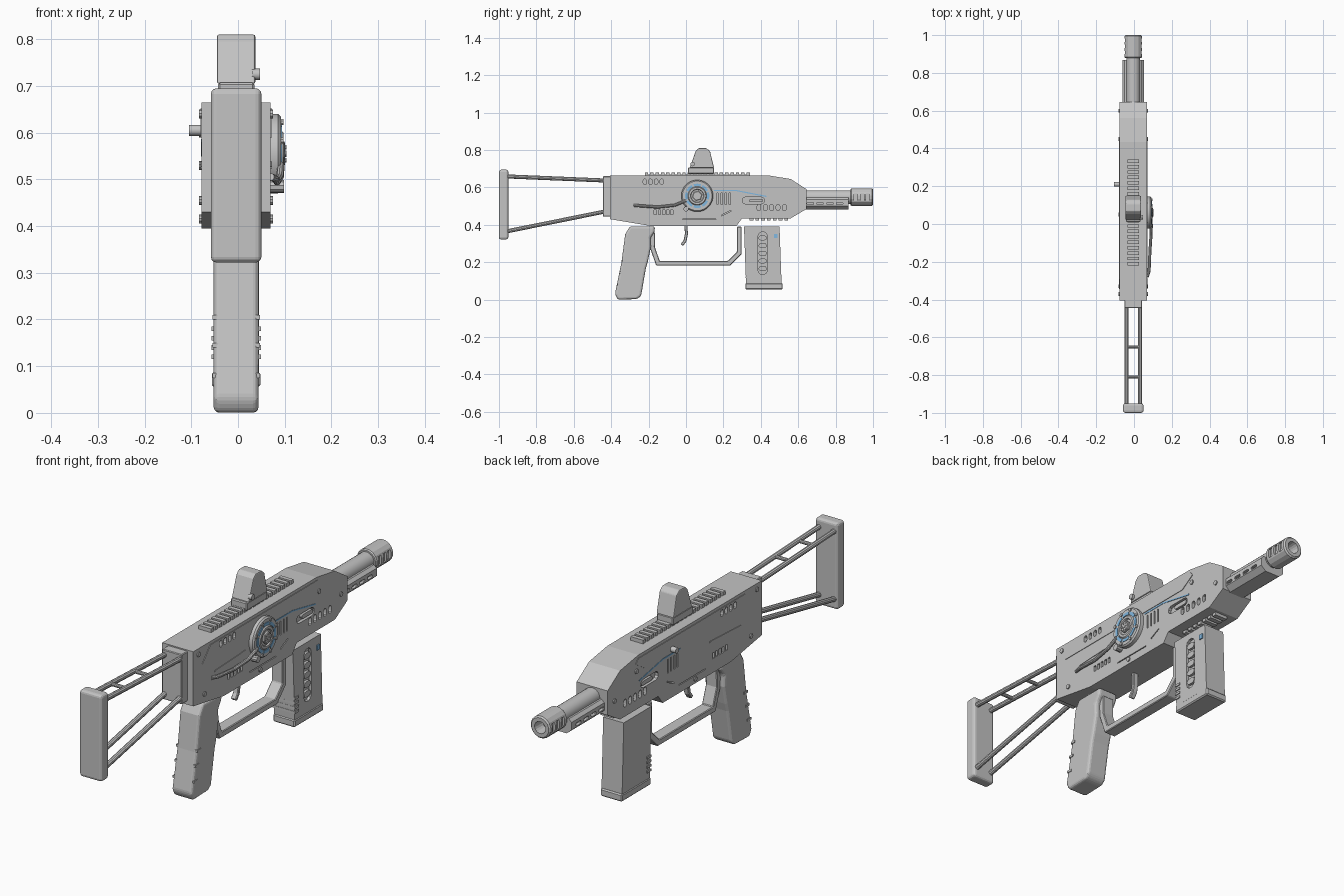
import bpy, bmesh, math
from mathutils import Vector

if "Cube" in bpy.data.objects:
    bpy.data.objects.remove(bpy.data.objects["Cube"])

CX = -0.004  # centre plane of the body


def material(name, rgb):
    m = bpy.data.materials.new(name)
    m.diffuse_color = (*rgb, 1)
    m.use_nodes = True
    m.node_tree.nodes["Principled BSDF"].inputs["Base Color"].default_value = m.diffuse_color
    return m


GREY = material("grey_metal", (0.55, 0.55, 0.55))
BLUE = material("blue_light", (0.22, 0.48, 0.75))


def finish(name, bm, mat=GREY, bevel=0, seg=1, smooth=False):
    bmesh.ops.recalc_face_normals(bm, faces=bm.faces)
    me = bpy.data.meshes.new(name)
    bm.to_mesh(me)
    bm.free()
    me.materials.append(mat)
    if smooth:
        me.shade_smooth()
        me.set_sharp_from_angle(angle=math.radians(35))
    ob = bpy.data.objects.new(name, me)
    bpy.context.collection.objects.link(ob)
    if bevel:
        b = ob.modifiers.new("bevel", 'BEVEL')
        b.width, b.segments, b.limit_method = bevel, seg, 'ANGLE'
        b.angle_limit = math.radians(30)
    return ob


def prism(bm, pts, x0, x1):
    """Side profile of (y, z) points extruded along x."""
    a = [bm.verts.new((x0, y, z)) for y, z in pts]
    b = [bm.verts.new((x1, y, z)) for y, z in pts]
    n = len(pts)
    bm.faces.new(a)
    bm.faces.new(b[::-1])
    for i in range(n):
        bm.faces.new((a[i], b[i], b[(i + 1) % n], a[(i + 1) % n]))


def rect(y0, y1, z0, z1):
    return [(y0, z0), (y1, z0), (y1, z1), (y0, z1)]


def capsule(y, z, ly, lz, n=5):
    """Rounded slot outline centred on (y, z)."""
    r = min(ly, lz) / 2
    dy, dz = ly / 2 - r, lz / 2 - r
    off = 0 if lz >= ly else -math.pi / 2
    pts = []
    for k, s in ((0, 1), (1, -1)):
        for i in range(n + 1):
            a = off + math.pi * (k + i / n)
            pts.append((y + s * dy + r * math.cos(a), z + s * dz + r * math.sin(a)))
    return pts


def ribbon(path, t):
    """Outline of a strip of thickness t following a path."""
    p = [Vector(q) for q in path]
    left, right = [], []
    for i, q in enumerate(p):
        d0 = (q - p[i - 1]).normalized() if i else (p[1] - q).normalized()
        d1 = (p[i + 1] - q).normalized() if i < len(p) - 1 else d0
        d = (d0 + d1).normalized()
        n = Vector((-d.y, d.x)) * (t / 2 / max(d.dot(d0), 0.5))
        left.append(tuple(q + n))
        right.append(tuple(q - n))
    return left + right[::-1]


def lathe(bm, prof, centre, axis, n=24):
    """Revolve (distance, radius) points about an axis."""
    axis = Vector(axis).normalized()
    u = axis.orthogonal().normalized()
    v = axis.cross(u)
    rows = []
    for d, r in prof:
        rows.append([bm.verts.new(Vector(centre) + axis * d + r * (
            u * math.cos(2 * math.pi * (i + .5) / n) + v * math.sin(2 * math.pi * (i + .5) / n))) for i in range(n)])
    for a, b in zip(rows, rows[1:]):
        for i in range(n):
            j = (i + 1) % n
            bm.faces.new((a[i], a[j], b[j], b[i]))
    bmesh.ops.remove_doubles(bm, verts=sum(rows, []), dist=1e-5)


def rod(bm, a, b, r, n=10):
    d = Vector(b) - Vector(a)
    lathe(bm, [(0, 0), (0, r), (d.length, r), (d.length, 0)], a, d, n)


def part(name, pts, half, mat=GREY, bevel=0, seg=1):
    bm = bmesh.new()
    prism(bm, pts, CX - half, CX + half)
    return finish(name, bm, mat, bevel, seg)


def cut(ob, cutter):
    cutter.hide_render = True
    cutter.hide_viewport = False
    cutter.display_type = 'WIRE'
    m = ob.modifiers.new("slots", 'BOOLEAN')
    m.operation, m.object, m.solver = 'DIFFERENCE', cutter, 'EXACT'


# Receiver body with recessed slots on both sides
body = part("receiver_body", [(-0.405, 0.665), (0.435, 0.665), (0.56, 0.645), (0.645, 0.59), (0.645, 0.485),
                              (0.56, 0.435), (0.30, 0.435), (0.27, 0.395), (-0.195, 0.395), (-0.405, 0.43)], 0.074)
slots = [capsule(-0.22 + 0.03 * i, 0.63, 0.018, 0.03) for i in range(4)]
slots += [capsule(0.39 + 0.034 * i, 0.492, 0.019, 0.034) for i in range(5)]
slots += [capsule(0.36, 0.53, 0.12, 0.036)]
slots += [rect(0.165 + 0.022 * i, 0.172 + 0.022 * i, 0.51, 0.57) for i in range(4)]
slots += [rect(-0.17 + 0.022 * i, -0.157 + 0.022 * i, 0.455, 0.48) for i in range(5)]
slots += [ribbon([(0.19, 0.45), (0.24, 0.475)], 0.005), ribbon([(-0.02, 0.43), (0.16, 0.43)], 0.004)]
bm = bmesh.new()
for s in (1, -1):
    for p in slots:
        prism(bm, p, CX + s * 0.06, CX + s * 0.095)
slot_cutter = finish("slot_cutter", bm)
cut(body, slot_cutter)

# Raised side panels, slot inserts and screws
bm = bmesh.new()
for s in (1, -1):
    prism(bm, [(-0.345, 0.59), (0.39, 0.59), (0.455, 0.632), (0.44, 0.652), (-0.29, 0.652)],
          CX + s * 0.072, CX + s * 0.0765)
panels = finish("side_panels", bm)
cut(panels, slot_cutter)
bm = bmesh.new()
for s in (1, -1):
    prism(bm, capsule(0.375, 0.53, 0.075, 0.018), CX + s * 0.055, CX + s * 0.073)
    prism(bm, ribbon([(-0.26, 0.525), (-0.05, 0.535)], 0.006), CX + s * 0.07, CX + s * 0.0765)
    for y, z in ((-0.37, 0.64), (-0.33, 0.455), (0.45, 0.60), (0.60, 0.53), (0.05, 0.415)):
        rod(bm, (CX + s * 0.07, y, z), (CX + s * 0.079, y, z), 0.010)
finish("side_screws_and_inserts", bm)

# Blue inlay line on each side
bm = bmesh.new()
for s in (1, -1):
    prism(bm, ribbon([(0.15, 0.583), (0.27, 0.583), (0.43, 0.552)], 0.006), CX + s * 0.072, CX + s * 0.0755)
finish("blue_side_line", bm, BLUE)

# Round dial on the right side
DY, DZ = 0.06, 0.555
bm = bmesh.new()
lathe(bm, [(0.066, 0.085), (0.086, 0.085), (0.092, 0.079), (0.092, 0.05), (0.097, 0.046),
           (0.097, 0.036), (0.092, 0.033), (0.092, 0)], (0, DY, DZ), (1, 0, 0), 40)
finish("dial", bm, smooth=True)
bm = bmesh.new()
lathe(bm, [(0.09, 0.027), (0.099, 0.027), (0.101, 0.024), (0.101, 0)], (0, DY, DZ), (1, 0, 0), 6)
rod(bm, (0.1, DY, DZ), (0.104, DY, DZ), 0.007)
for i in range(6):
    a = math.pi * i / 3
    y, z = DY + 0.016 * math.cos(a), DZ + 0.016 * math.sin(a)
    rod(bm, (0.1, y, z), (0.1035, y, z), 0.005, 8)
for i in range(8):
    a = math.pi * (i + .5) / 4
    y, z = DY + 0.073 * math.cos(a), DZ + 0.073 * math.sin(a)
    rod(bm, (0.09, y, z), (0.097, y, z), 0.007, 8)
finish("dial_hub_and_bolts", bm)
bm = bmesh.new()
for i in range(8):
    arc = [math.radians(45 * i + 45 + t - 18) for t in (0, 9, 18, 27, 36)]
    prism(bm, [(DY + 0.065 * math.cos(a), DZ + 0.065 * math.sin(a)) for a in arc] +
          [(DY + 0.052 * math.cos(a), DZ + 0.052 * math.sin(a)) for a in arc[::-1]], 0.091, 0.0945)
finish("dial_blue_ring", bm, BLUE)

# Cable running back from the dial
bm = bmesh.new()
cable = [(0.07, -0.28, 0.505), (0.08, -0.25, 0.502), (0.084, -0.15, 0.495), (0.09, -0.06, 0.505), (0.092, 0.0, 0.53)]
for a, b in zip(cable, cable[1:]):
    rod(bm, a, b, 0.008)
rod(bm, (0.07, 0.0, 0.485), (0.098, 0.0, 0.485), 0.014)
finish("side_cable", bm, smooth=True)

# Charging handle on the left side
bm = bmesh.new()
rod(bm, (-0.075, 0.21, 0.605), (-0.105, 0.21, 0.605), 0.012, 12)
finish("charging_handle", bm, smooth=True)

# Top and bottom rails
bm = bmesh.new()
prism(bm, rect(-0.22, 0.34, 0.66, 0.669), CX - 0.022, CX + 0.022)
for i in range(20):
    y = -0.22 + 0.0286 * i
    prism(bm, rect(y, y + 0.018, 0.662, 0.681), CX - 0.03, CX + 0.03)
finish("top_rail", bm)
bm = bmesh.new()
for i in range(7):
    y = 0.34 + 0.031 * i
    prism(bm, rect(y, y + 0.02, 0.422, 0.44), CX - 0.03, CX + 0.03)
finish("bottom_rail", bm)

# Sight
part("sight_base", rect(0.01, 0.15, 0.672, 0.707), 0.039, bevel=0.004)
part("sight_hood", [(0.02, 0.705), (0.15, 0.705), (0.128, 0.795), (0.108, 0.81), (0.068, 0.81), (0.052, 0.795)],
     0.041, bevel=0.004, seg=2)
bm = bmesh.new()
rod(bm, (0.03, 0.036, 0.725), (0.047, 0.036, 0.725), 0.012, 12)
finish("sight_knob", bm, smooth=True)

# Barrel, shroud and muzzle brake
bm = bmesh.new()
lathe(bm, [(0.63, 0), (0.63, 0.037), (0.89, 0.037), (0.89, 0)], (CX, 0, 0.548), (0, 1, 0), 24)
finish("barrel", bm, smooth=True)
bm = bmesh.new()
for s in (1, -1):
    for i in range(4):
        prism(bm, capsule(0.665 + 0.052 * i, 0.514, 0.036, 0.013), CX + s * 0.045, CX + s * 0.08)
shroud_cutter = finish("shroud_cutter", bm)
bm = bmesh.new()
sect = [(-0.035, 0.482), (0.035, 0.482), (0.058, 0.502), (0.058, 0.535), (0.045, 0.547), (-0.045, 0.547),
        (-0.058, 0.535), (-0.058, 0.502)]
rings = [[bm.verts.new((CX + x, y, z)) for x, z in sect] for y in (0.635, 0.868)]
bm.faces.new(rings[0])
bm.faces.new(rings[1])
for i in range(8):
    j = (i + 1) % 8
    bm.faces.new((rings[0][i], rings[0][j], rings[1][j], rings[1][i]))
cut(finish("barrel_shroud", bm), shroud_cutter)
bm = bmesh.new()
lathe(bm, [(0.88, 0.0), (0.88, 0.044), (0.885, 0.048), (0.994, 0.048), (1.0, 0.042), (1.0, 0.026), (0.95, 0.022),
           (0.95, 0)], (CX, 0, 0.548), (0, 1, 0), 16)
brake = finish("muzzle_brake", bm)
bm = bmesh.new()
for s in (1, -1):
    for y in (0.908, 0.942, 0.972):
        prism(bm, rect(y - 0.009, y + 0.009, 0.528, 0.568), CX + s * 0.036, CX + s * 0.07)
cut(brake, finish("brake_cutter", bm))

# Folding stock: mount, rods, cross bars, butt plate
part("stock_mount", rect(-0.445, -0.40, 0.445, 0.66), 0.047, bevel=0.003)
part("butt_plate", rect(-1.0, -0.95, 0.322, 0.695), 0.054, bevel=0.012, seg=3)
bm = bmesh.new()
for s in (1, -1):
    x = CX + s * 0.036
    rod(bm, (x, -0.96, 0.659), (x, -0.43, 0.637), 0.011)
    rod(bm, (x, -0.96, 0.365), (x, -0.43, 0.472), 0.011)
for y in (-0.65, -0.81):
    z = 0.659 - (y + 0.96) * 0.0415
    rod(bm, (CX - 0.036, y, z), (CX + 0.036, y, z), 0.008)
finish("stock_rods", bm, smooth=True)

# Pistol grip with small side ribs
part("grip", [(-0.30, 0.392), (-0.165, 0.392), (-0.17, 0.36), (-0.19, 0.33), (-0.188, 0.28), (-0.205, 0.2),
              (-0.215, 0.165), (-0.24, 0.02), (-0.262, 0.003), (-0.365, 0.0), (-0.38, 0.03), (-0.345, 0.2),
              (-0.325, 0.35)], 0.048, bevel=0.012, seg=3)
bm = bmesh.new()
for y, z in ((-0.335, 0.205), (-0.347, 0.145), (-0.358, 0.08)):
    prism(bm, rect(y - 0.008, y + 0.016, z - 0.005, z + 0.005), CX - 0.051, CX + 0.051)
finish("grip_ribs", bm)

# Trigger and guard
part("trigger_guard", ribbon([(-0.178, 0.36), (-0.18, 0.28), (-0.15, 0.195), (0.23, 0.195), (0.285, 0.25),
                              (0.285, 0.39)], 0.026), 0.027, bevel=0.003)
part("trigger", ribbon([(0.0, 0.40), (0.002, 0.35), (-0.005, 0.315), (-0.022, 0.292)], 0.016), 0.012, bevel=0.003)

# Magazine with ribbed window on the right
mag = part("magazine", [(0.31, 0.39), (0.50, 0.39), (0.511, 0.085), (0.321, 0.085)], 0.049)
part("magazine_base", rect(0.317, 0.517, 0.055, 0.088), 0.052, bevel=0.005)
bm = bmesh.new()
prism(bm, capsule(0.41, 0.248, 0.05, 0.23), 0.033, 0.07)
cut(mag, finish("magazine_cutter", bm))
bm = bmesh.new()
for i in range(5):
    prism(bm, capsule(0.41, 0.166 + 0.041 * i, 0.044, 0.026), 0.03, 0.044)
for i in range(4):
    z = 0.115 + 0.02 * i
    prism(bm, rect(0.318, 0.345, z, z + 0.01), CX - 0.053, CX + 0.053)
finish("magazine_ribs", bm)
bm = bmesh.new()
prism(bm, rect(0.47, 0.488, 0.33, 0.352), 0.043, 0.049)
finish("magazine_blue_light", bm, BLUE)
